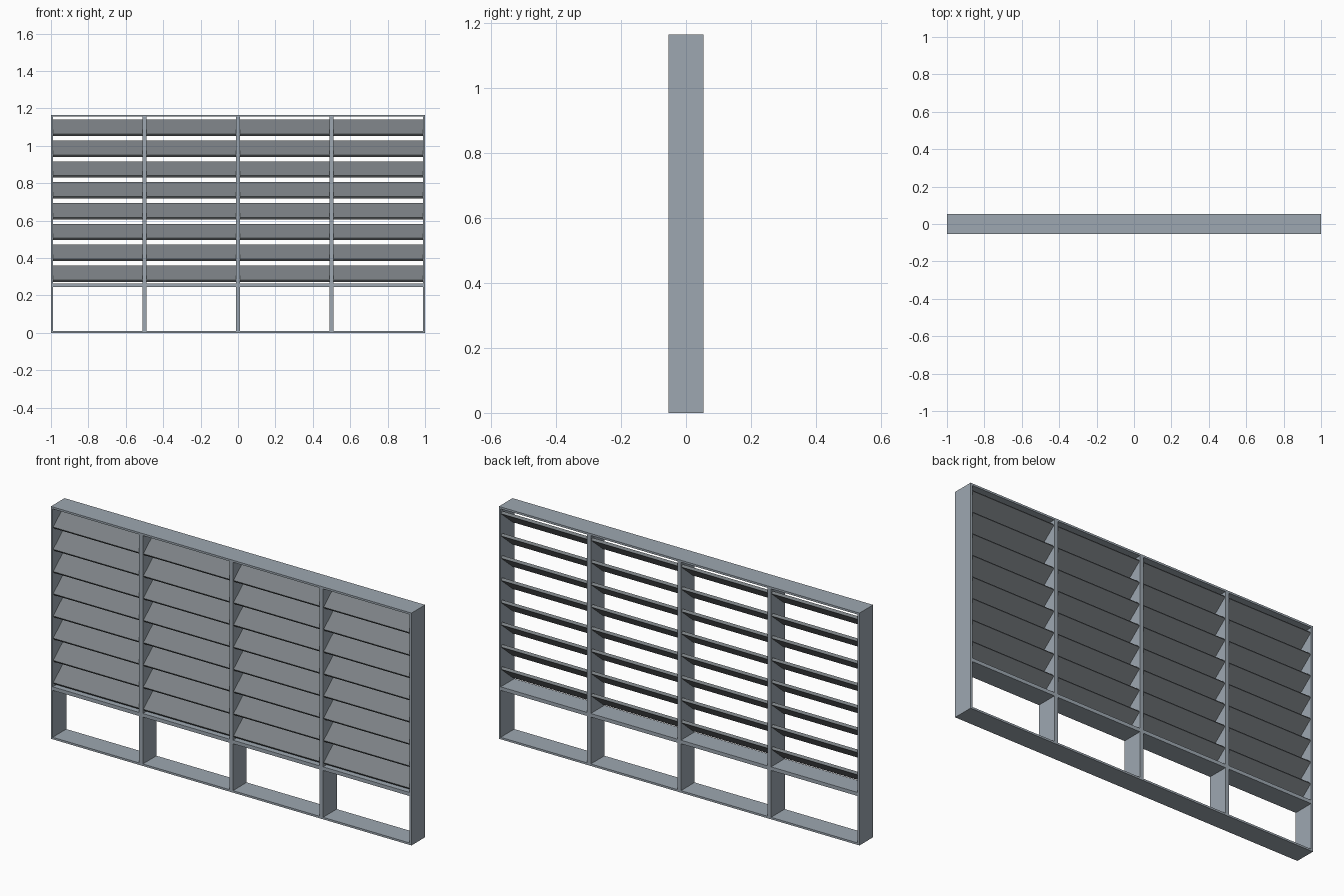
import bpy
from math import radians

if "Cube" in bpy.data.objects:
    bpy.data.objects.remove(bpy.data.objects["Cube"])

W, H, D = 2.0, 1.165, 0.108   # overall size
T = 0.01                      # outer frame thickness
M = 0.02                      # mullion width


def material(name, rgb):
    mat = bpy.data.materials.new(name)
    mat.diffuse_color = (*rgb, 1)
    mat.use_nodes = True
    mat.node_tree.nodes["Principled BSDF"].inputs["Base Color"].default_value = mat.diffuse_color
    return mat


frame_mat = material("blue_grey", (0.34, 0.39, 0.44))
slat_mat = material("dark_grey", (0.20, 0.22, 0.235))


def box(name, size, loc, mat=frame_mat, tilt=0.0):
    bpy.ops.mesh.primitive_cube_add(size=1, location=loc)
    ob = bpy.context.object
    ob.name = name
    ob.scale = size
    bpy.ops.object.transform_apply(location=False, rotation=False, scale=True)
    ob.rotation_euler.x = tilt
    ob.data.materials.append(mat)
    return ob


# Outer frame
box("frame_bottom", (W, D, T), (0, 0, T / 2))
box("frame_top", (W, D, T), (0, 0, H - T / 2))
for side in (-1, 1):
    box("frame_post", (T, D, H - 2 * T), (side * (W - T) / 2, 0, H / 2))

# Mullions
for x in (-0.5, 0, 0.5):
    box("mullion", (M, D, H - 2 * T), (x, 0, H / 2))

# Four bays: a rail over the open bottom panel and eight tilted slats
edges = [(-1 + T, -0.5 - M / 2), (-0.5 + M / 2, -M / 2),
         (M / 2, 0.5 - M / 2), (0.5 + M / 2, 1 - T)]
for a, b in edges:
    cx, w = (a + b) / 2, b - a
    box("rail", (w, D, 0.018), (cx, 0, 0.254))
    for i in range(8):
        box("slat", (w, 0.12, 0.014), (cx, 0, 0.316 + i * 0.1114),
            slat_mat, radians(40))
